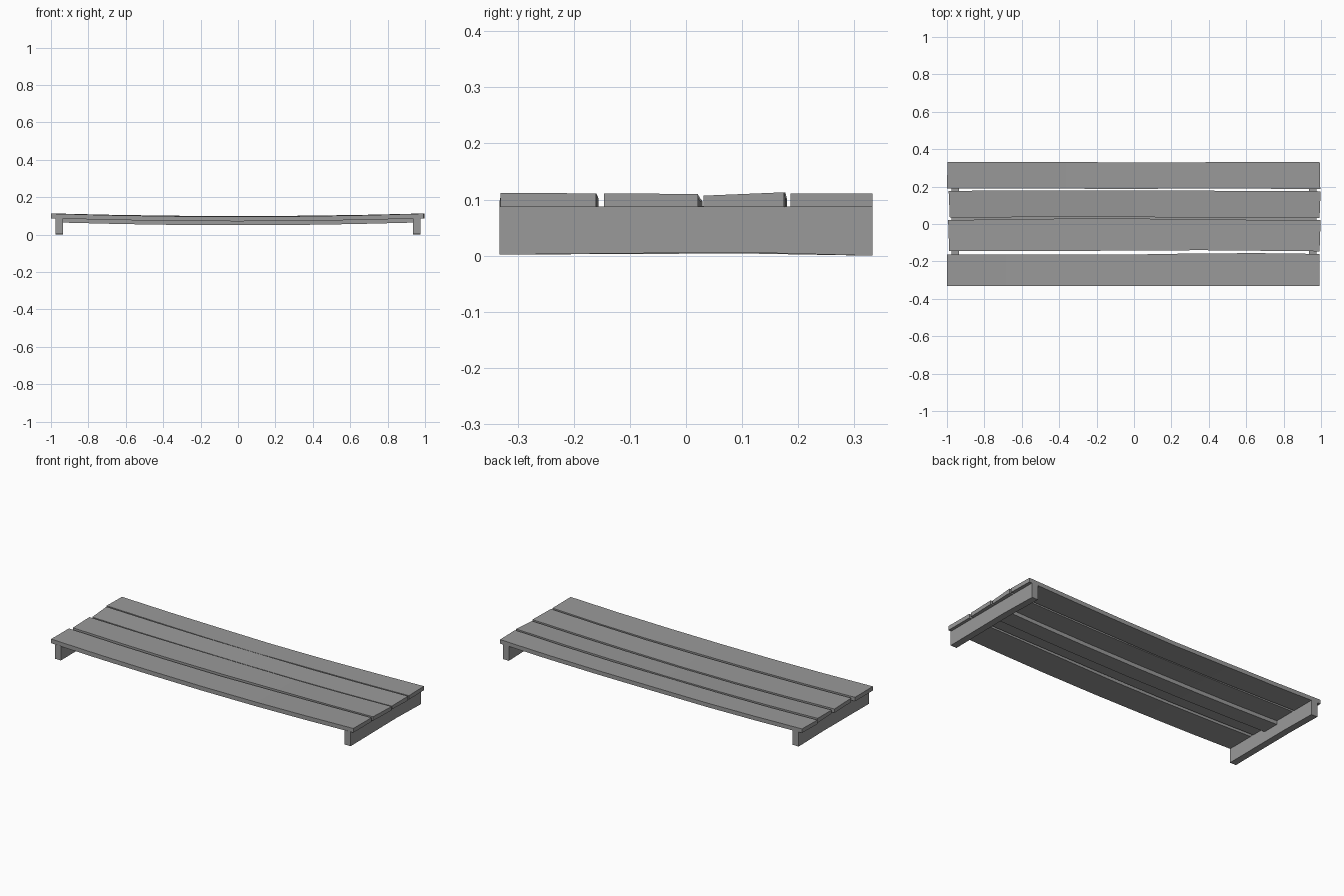
import bpy
import bmesh

if "Cube" in bpy.data.objects:
    bpy.data.objects.remove(bpy.data.objects["Cube"])

# Dark grey worn timber
timber = bpy.data.materials.new("timber")
timber.diffuse_color = (0.32, 0.32, 0.32, 1)
timber.use_nodes = True
timber.node_tree.nodes["Principled BSDF"].inputs["Base Color"].default_value = timber.diffuse_color


def loft(name, sections):
    """Skin four-cornered cross-sections and cap both ends."""
    bm = bmesh.new()
    rings = [[bm.verts.new(v) for v in s] for s in sections]
    bm.faces.new(rings[0])
    bm.faces.new(rings[-1])
    for r, q in zip(rings, rings[1:]):
        for k in range(4):
            j = (k + 1) % 4
            bm.faces.new((r[k], q[k], q[j], r[j]))
    bmesh.ops.recalc_face_normals(bm, faces=bm.faces)
    me = bpy.data.meshes.new(name)
    bm.to_mesh(me)
    bm.free()
    me.materials.append(timber)
    ob = bpy.data.objects.new(name, me)
    bpy.context.collection.objects.link(ob)
    return ob


STATIONS = (-1, -0.68, -0.36, 0, 0.36, 0.68, 1)


def sag(x, depth):
    return -depth * (1 - x * x)


def plank(name, y0, y1, x0, x1, z0, z1, depth, skew, wob0, wob1):
    """Worn board: sagging, with uneven edges, tilted top and skewed ends."""
    secs = []
    for i, t in enumerate(STATIONS):
        x = x0 + (x1 - x0) * (t + 1) / 2
        s = sag(t, depth)
        a, b = y0 + wob0[i], y1 + wob1[i]
        e = skew if i == 0 else (-skew if i == 6 else 0)
        secs.append([(x, a, 0.087 + s), (x + e, b, 0.087 + s),
                     (x + e, b, z1 + s), (x, a, z0 + s)])
    return loft(name, secs)


# Deck boards, front to back
plank("deck_board_front", -0.331, -0.163, -1.0, 0.992, 0.112, 0.111, 0.016, 0,
      (0, 0, 0, -0.001, -0.001, 0, 0), (0, 0, 0, 0, 0.006, 0.007, 0.003))
plank("deck_board_mid_front", -0.144, 0.021, -0.988, 0.992, 0.111, 0.110, 0.014, -0.006,
      (0, 0, 0, 0.002, 0.004, 0.001, -0.002), (0, 0.004, 0.008, 0.008, 0.004, 0.001, 0))
plank("deck_board_mid_back", 0.035, 0.177, -0.985, 0.992, 0.107, 0.113, 0.014, -0.006,
      (0, 0.001, 0.003, 0.002, -0.001, -0.003, -0.004), (0, 0.002, 0.003, 0.003, 0.001, 0, -0.002))
plank("deck_board_back", 0.191, 0.332, -1.0, 0.996, 0.111, 0.111, 0.015, 0.003,
      (0, 0, -0.002, -0.004, 0, -0.002, -0.005), (0, 0, 0, -0.004, -0.002, 0, 0))

# Sagging brace under the centre gap
loft("centre_brace", [[(x, y, z + sag(x, 0.016)) for y, z in
                       ((-0.05, 0.066), (0.05, 0.066), (0.05, 0.09), (-0.05, 0.09))]
                      for x in (-0.94, -0.64, -0.36, 0, 0.36, 0.64, 0.94)])

# Cross beams at both ends, undersides slightly worn
for side, cx in (("left", -0.955), ("right", 0.955)):
    loft("cross_beam_" + side, [[(cx - 0.02, y, z), (cx - 0.02, y, 0.088),
                                 (cx + 0.02, y, 0.088), (cx + 0.02, y, z)]
                                for y, z in ((-0.332, 0.002), (0.1, 0.006 if cx > 0 else 0.004),
                                             (0.332, 0.0))])
